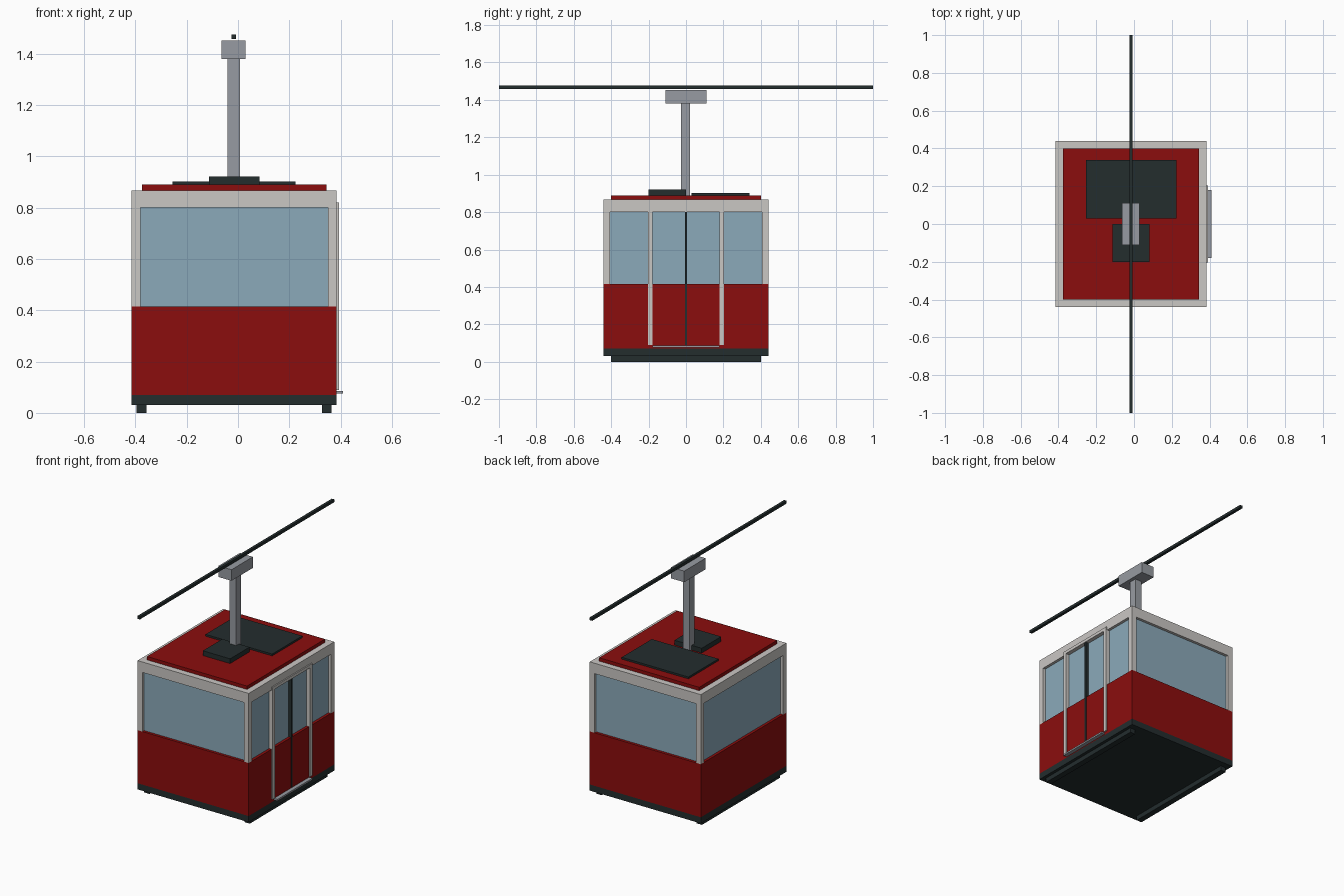
import bpy
import bmesh
from mathutils import Vector

if "Cube" in bpy.data.objects:
    bpy.data.objects.remove(bpy.data.objects["Cube"])


def material(name, rgb):
    mat = bpy.data.materials.new(name)
    mat.use_nodes = True
    color = (*rgb, 1.0)
    mat.diffuse_color = color
    mat.node_tree.nodes["Principled BSDF"].inputs["Base Color"].default_value = color
    return mat


RED = material("deep red paint", (0.26, 0.004, 0.004))
CREAM = material("pale frame paint", (0.59, 0.57, 0.55))
GLASS = material("blue glass", (0.26, 0.40, 0.49))
DARK = material("dark rubber", (0.017, 0.026, 0.027))
STEEL = material("grey steel", (0.31, 0.33, 0.36))


def box(name, mat, x, y, z):
    """Box spanning the given (low, high) ranges on each axis."""
    low, high = map(Vector, zip(x, y, z))
    bm = bmesh.new()
    bmesh.ops.create_cube(bm, size=1.0)
    bmesh.ops.scale(bm, vec=high - low, verts=bm.verts)
    bmesh.ops.translate(bm, vec=(low + high) / 2, verts=bm.verts)
    mesh = bpy.data.meshes.new(name)
    bm.to_mesh(mesh)
    bm.free()
    mesh.materials.append(mat)
    obj = bpy.data.objects.new(name, mesh)
    bpy.context.collection.objects.link(obj)
    return obj


def around(center, half):
    return (center - half, center + half)


# Cabin dimensions
CX, HX, HY = -0.015, 0.40, 0.44
SIDE = CX + HX
SILL, LINTEL, TOP = 0.415, 0.80, 0.868
POST, RECESS = 0.034, 0.018

# Floor, lower body, glazing and roof band
box("floor", DARK, around(CX, HX), around(0, HY), (0.03, 0.07))
box("lower_body", RED, around(CX, HX), around(0, HY), (0.07, SILL))
box("windows", GLASS, around(CX, HX - RECESS), around(0, HY - RECESS), (SILL, LINTEL))
box("roof_band", CREAM, around(CX, HX), around(0, HY), (LINTEL, TOP))
box("roof_cover", RED, around(CX, 0.36), around(0, 0.40), (TOP, 0.89))

# Corner posts and skids
for sx, side in ((-1, "right"), (1, "left")):
    post_x = around(CX + sx * (HX - POST / 2), POST / 2)
    for sy, end in ((-1, "front"), (1, "back")):
        box(f"{end}_{side}_post", CREAM, post_x,
            around(sy * (HY - POST / 2), POST / 2), (SILL, LINTEL))
    box(f"{side}_skid", DARK, around(CX + sx * 0.361, 0.019), around(0, 0.40), (0, 0.03))

# Sliding door frame, seam and step on the left side
for sy, end in ((-1, "front"), (1, "back")):
    box(f"door_{end}_jamb", CREAM, (SIDE - RECESS, SIDE + 0.008),
        around(sy * 0.192, 0.012), (0.09, 0.82))
box("door_head", CREAM, (SIDE, SIDE + 0.008), around(0, 0.18), (LINTEL, 0.82))
box("door_seam", DARK, (SIDE - RECESS, SIDE + 0.003), around(0, 0.006), (0.09, LINTEL))
box("door_step", STEEL, (SIDE, SIDE + 0.025), around(0, 0.18), (0.075, 0.086))

# Roof equipment
box("roof_panel", DARK, around(CX, 0.24), (0.03, 0.34), (0.89, 0.902))
box("roof_hatch", DARK, around(CX, 0.098), (-0.20, 0.0), (0.89, 0.921))

# Hanger and cable
box("hanger_arm", STEEL, around(CX - 0.002, 0.024), around(-0.003, 0.025), (0.89, 1.38))
box("cable_grip", STEEL, around(CX - 0.002, 0.047), around(0, 0.11), (1.38, 1.452))
box("cable", DARK, around(CX - 0.001, 0.009), around(0, 1.0), (1.458, 1.476))
